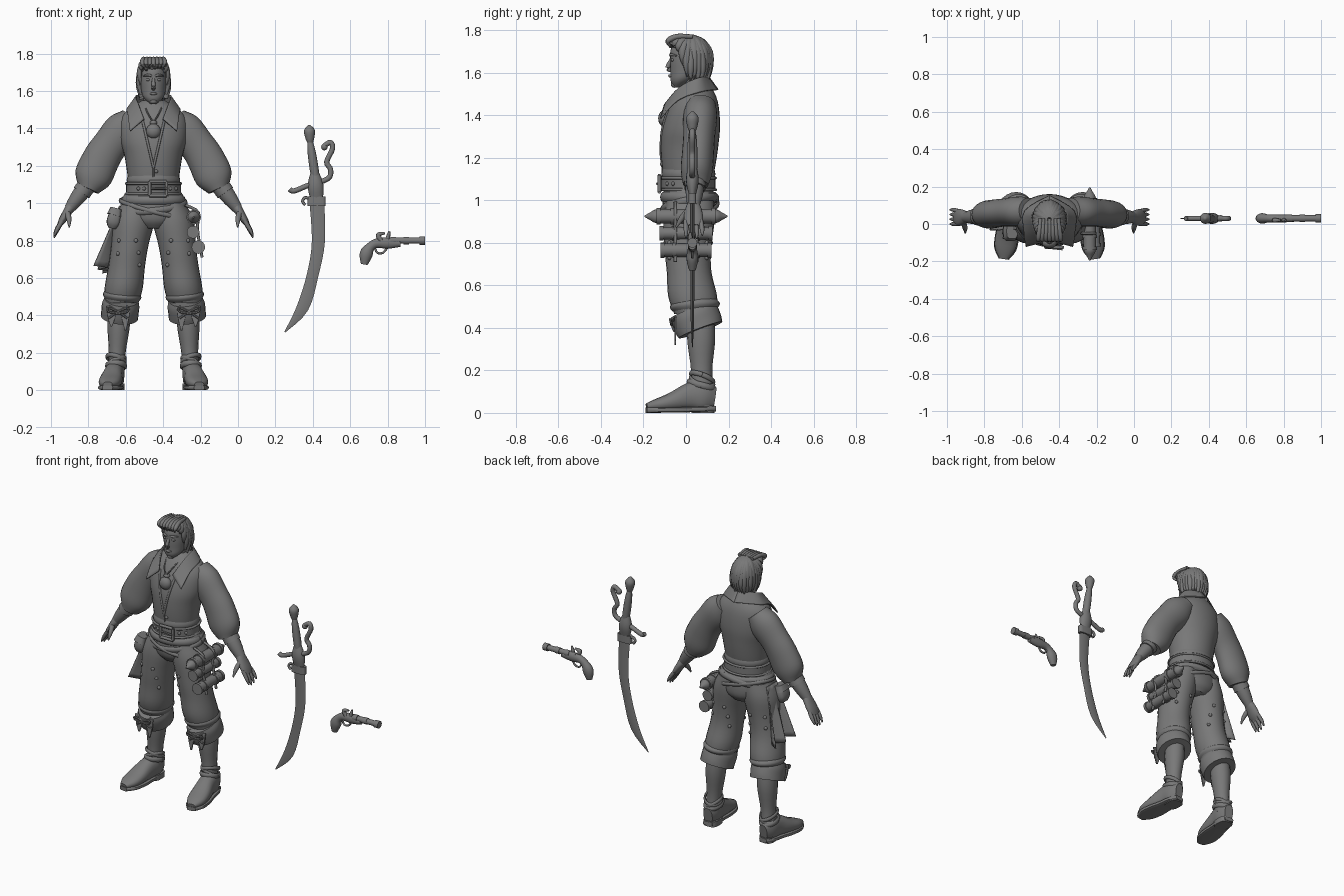
import bpy, bmesh, math, random
from mathutils import Vector
from mathutils.bvhtree import BVHTree

random.seed(4)
if "Cube" in bpy.data.objects:
    bpy.data.objects.remove(bpy.data.objects["Cube"], do_unlink=True)

grey = bpy.data.materials.new("plain grey")
grey.use_nodes = True
grey.diffuse_color = (0.19, 0.19, 0.19, 1)
grey.node_tree.nodes["Principled BSDF"].inputs["Base Color"].default_value = grey.diffuse_color

BODY = Vector((-0.452, 0, 0))  # centre line of the figure
GEAR = Vector((0, 0.03, 0))    # plane of the loose weapons
Y, Z = Vector((0, 1, 0)), Vector((0, 0, 1))
trees = {}


def finish(name, bm, origin):
    bmesh.ops.translate(bm, verts=bm.verts, vec=origin)
    bmesh.ops.recalc_face_normals(bm, faces=bm.faces)
    for face in bm.faces:
        face.smooth = True
    trees[name] = BVHTree.FromBMesh(bm)
    mesh = bpy.data.meshes.new(name)
    bm.to_mesh(mesh)
    bm.free()
    mesh.set_sharp_from_angle(angle=math.radians(50))
    mesh.materials.append(grey)
    obj = bpy.data.objects.new(name, mesh)
    bpy.context.collection.objects.link(obj)
    return obj


def resample(values, count):
    """Evenly spaced points on a smooth curve through numbers or vectors."""
    last, out = len(values) - 1, []
    for step in range(count + 1):
        i = min(int(step * last / count), last - 1)
        t = step * last / count - i
        b, c = values[i], values[i + 1]
        a, d = values[max(i - 1, 0)], values[min(i + 2, last)]
        m, n = (c - a) / 2, (d - b) / 2
        bend = t * t * (3 - 2 * t)
        out.append(b + (c - b) * bend + m * (t * (1 - t) ** 2) - n * (t * t * (1 - t)))
    return out


def tube(name, path, wide, deep=None, sides=16, flat=False, ref=None, square=2, origin=BODY):
    """Loft superellipses along a path; wide and deep run evenly from end to end."""
    wide = wide if isinstance(wide, tuple) else (wide, wide)
    deep = deep or wide
    deep = deep if isinstance(deep, tuple) else (deep, deep)
    longest = max(len(path), len(wide), len(deep))
    count = 1 if longest == 2 else 4 * (longest - 1)
    points = resample([Vector(p) for p in path], count)
    wide, deep = resample(wide, count), resample(deep, count)
    along = [(points[min(i + 1, count)] - points[max(i - 1, 0)]).normalized() for i in range(count + 1)]
    ref = ref or (Y if max(abs(t.y) for t in along) < 0.8 else Z)
    bm, rings = bmesh.new(), []
    for centre, t, w, d in zip(points, along, wide, deep):
        t = Z if flat else t
        u = ref.cross(t).normalized()
        v, ring = t.cross(u), []
        for j in range(sides):
            c, s = (math.copysign(abs(f(math.tau * j / sides)) ** (2 / square), f(math.tau * j / sides))
                    for f in (math.cos, math.sin))
            ring.append(bm.verts.new(centre + u * c * max(w, 0.001) + v * s * max(d, 0.001)))
        rings.append(ring)
    for a, b in zip(rings, rings[1:]):
        for j in range(sides):
            bm.faces.new((a[j - 1], a[j], b[j], b[j - 1]))
    bm.faces.new(rings[0])
    bm.faces.new(rings[-1])
    finish(name, bm, origin)


def pair(name, path, *args, **options):
    """The same tube on both sides of the figure."""
    for side, s in (("left", 1), ("right", -1)):
        tube(f"{side}_{name}", [(x * s, y, z) for x, y, z in path], *args, **options)


def band(name, centre, rx, ry, wide, deep, rise_x=0, rise_y=0):
    """Closed band around an ellipse, tilted by its rise along x and y."""
    turns = [math.tau * i / 24 for i in range(25)]
    offsets = [(rx * math.cos(a), ry * math.sin(a)) for a in turns]
    path = [Vector(centre) + Vector((x, y, x * rise_x + y * rise_y)) for x, y in offsets]
    tube(name, path, wide, deep, sides=8, ref=Z)


def ball(name, centre, size, origin=BODY):
    bm = bmesh.new()
    bmesh.ops.create_uvsphere(bm, u_segments=14, v_segments=8, radius=1)
    bmesh.ops.scale(bm, vec=size, verts=bm.verts)
    bmesh.ops.translate(bm, vec=centre, verts=bm.verts)
    finish(name, bm, origin)


def sheet(name, rows):
    """Cloth through rows of points, given a little thickness."""
    rows = [resample([Vector(p) for p in row], 12) for row in rows]
    columns = [resample(column, 8) for column in zip(*rows)]
    bm = bmesh.new()
    grid = [[bm.verts.new(p) for p in column] for column in columns]
    for a, b in zip(grid, grid[1:]):
        for j in range(1, len(a)):
            bm.faces.new((a[j - 1], a[j], b[j], b[j - 1]))
    modifier = finish(name, bm, BODY).modifiers.new("thickness", "SOLIDIFY")
    modifier.thickness, modifier.offset = 0.008, 0


def on(name, x, z, side=-1):
    """Point on the front (-1) or back (1) surface of a part."""
    hit = trees[name].ray_cast(BODY + Vector((x, side, z)), Y * -side)[0]
    return hit - BODY if hit else Vector((x, 0, z))


# Shirt, sleeves, collar and open neckline
tube("shirt", [(0, .01, 1.09), (0, .02, 1.3), (0, .05, 1.55)], (.13, .14, .155, .18, .17, .06),
     (.11, .125, .135, .135, .11, .06), sides=32, flat=True)
pair("sleeve", [(.11, .07, 1.45), (.26, .06, 1.27), (.35, .045, 1.075)], (.07, .1, .095, .1, .1, .06),
     (.07, .08, .075, .075, .075, .06), sides=24)
for s in (1, -1):
    sheet("collar", [[(0, .11, 1.575), (.09 * s, .06, 1.575), (.08 * s, -.03, 1.53), (.05 * s, -.1, 1.45)],
                     [(0, .15, 1.52), (.13 * s, .07, 1.51), (.135 * s, -.04, 1.47), (.125 * s, -.12, 1.385)]])
    tube("neckline", [on("shirt", s * .015 * i, 1.19 + .065 * i) for i in range(5)], .007, sides=8)
tube("placket", [on("shirt", 0, 1.19), on("shirt", 0, 1.12)], .006, sides=6)
ball("shirt_button", on("shirt", .015, 1.17), (.01, .01, .01))

# Pendant on a cord
ball("pendant", on("shirt", 0, 1.385), (.04, .03, .04))
ball("pendant_cap", on("shirt", 0, 1.43), (.02, .02, .015))
pair("cord", [(0, -.1, 1.43), (.03, -.07, 1.48), (.055, .01, 1.54)], .004, sides=6)

# Neck, head and face
tube("neck", [(0, .055, 1.47), (0, .03, 1.61)], .052)
tube("head", [(0, -.045, 1.53), (0, 0, 1.6), (0, .02, 1.68), (0, .02, 1.765)],
     (.015, .055, .067, .072, .065, .02), (.012, .055, .08, .092, .09, .03), sides=28, flat=True)
tube("nose", [(0, -.066, 1.67), (0, -.086, 1.625), (0, -.07, 1.61)], (.007, .012, .01), sides=10)
tube("lips", [(-.025, -.06, 1.585), (0, -.076, 1.585), (.025, -.06, 1.585)], (.002, .008, .002), sides=8)
ball("chin", (0, -.055, 1.545), (.02, .016, .016))
pair("brow", [(.01, -.072, 1.68), (.03, -.07, 1.685), (.055, -.045, 1.68)], (.006, .007, .003), sides=8)
pair("ear", [(.07, .02, 1.61), (.08, .025, 1.665)], (.006, .008, .004), (.01, .018, .014))
for s in (1, -1):
    ball("eye", (.028 * s, -.062, 1.66), (.014, .01, .008))

# Hair: locks falling from the crown, cut short over the brow
LOCKS = 30
for i in range(LOCKS):
    a = math.tau * (i + .5) / LOCKS - math.pi
    outward = Vector((math.sin(a), math.cos(a), 0))
    low = 1.565 + .15 * max(0, min(1, 2 * abs(a) - 3.5)) + random.uniform(-.01, .01)
    lock = []
    for fall, reach in ((0, .1), (.1, .6), (.35, .95), (.7, 1), (1, .8)):
        reach *= random.uniform(.97, 1.04)
        lock.append((outward.x * reach * .08, .022 + outward.y * reach * .095, 1.768 + (low - 1.768) * fall))
    tube("hair_lock", lock, (.012, .02, .019, .016, .004), .012, sides=8, ref=outward + Z)
for i in range(-3, 4):
    tube("forelock", [(i * .016, -.075, 1.725), (i * .02, -.085, 1.75), (i * .018, -.04, 1.77), (i * .016, .03, 1.77)],
         (.006, .014, .01), sides=8, ref=Z - Y / 3)

# Forearms, cuffs and hands
pair("forearm", [(.345, .045, 1.11), (.45, .035, .97)], (.046, .042, .028))
pair("wrist_cuff", [(.36, .044, 1.09), (.385, .042, 1.055)], .05)
pair("palm", [(.44, .035, .985), (.505, .035, .88)], (.028, .024, .02, .012), (.028, .04, .045, .035))
for i, length in enumerate((.06, .07, .065, .05)):
    y = .023 * i
    pair("finger", [(.488, y, .905), (.515, y * 1.1, .89 - length / 2), (.532, y * 1.1, .885 - length)],
         (.012, .011, .004), sides=8)
pair("thumb", [(.46, .01, .95), (.452, -.02, .915), (.45, -.048, .872)], (.015, .014, .004), sides=8)

# Breeches with studs, turned cuffs, flaps and laces
tube("breeches_seat", [(0, .01, 1.07), (0, .02, .865)], (.14, .165, .178, .15, .08), (.11, .12, .126, .12, .09),
     sides=28, flat=True)
pair("breeches_leg", [(.09, .02, 1), (.135, .01, .72), (.17, .045, .465)], (.08, .11, .1, .098, .102, .09),
     (.11, .12, .11, .105, .115, .1), sides=24, flat=True)
pair("breeches_fold", [(.165, .04, .53), (.17, .044, .48)], (.09, .103, .09), (.1, .118, .1), sides=24)
pair("breeches_cuff", [(.172, .032, .485), (.182, .068, .39)], (.09, .1, .1, .1), (.11, .115, .115, .11), sides=24)
for side, s in (("left", 1), ("right", -1)):
    for x, z in ((.094, .8), (.08, .735), (.075, .67), (.185, .8), (.19, .73)):
        for face in (-1, 1):
            ball("stud", on(f"{side}_breeches_leg", s * x, z, face), (.011, .01, .011))
    for x, tip in ((.15, .32), (.225, .34)):
        sheet("cuff_flap", [[(s * (x - half), -.05, z), (s * (x + half), -.05, z)]
                            for half, z in ((.028, .45), (.02, .39), (.004, tip))])
for bend in (-.05, .05):
    pair("lace", [(.19 - bend, -.05, .45), (.19, -.066, .42), (.19 + bend, -.055, .385)], .006, sides=6)
    pair("bow", [(.19, -.066, .42), (.19 + bend, -.075, .44), (.19 + bend, -.07, .42), (.19, -.066, .41)], .006, sides=6)

# Shins, ankle straps and shoes
pair("shin", [(.18, .07, .46), (.2, .075, .09)], (.055, .06, .045, .045), (.06, .066, .05, .055))
for s in (1, -1):
    band("ankle_strap", (.2 * s, .076, .165), .05, .055, .007, .012, .3 * s, -.35)
    band("ankle_strap", (.2 * s, .076, .15), .05, .055, .007, .012, -.4 * s, -.3)
    band("shoe_collar", (.2 * s, .072, .13), .05, .06, .009, .016, 0, -.25)
pair("shoe", [(.2, .135, .07), (.21, .04, .08), (.23, -.08, .05), (.245, -.185, .03)],
     (.03, .05, .052, .06, .056, .025), (.05, .075, .065, .045, .03, .015), square=2.4)
pair("sole", [(.2, .138, .02), (.22, -.02, .015), (.245, -.187, .013)], (.03, .05, .055, .064, .06, .028), .013, square=4)
pair("heel", [(.2, .08, 0), (.2, .08, .035)], .046, .055, flat=True, square=3)

# Waist sash, belts and buckle
tube("waist_sash", [(0, .011, 1.1), (0, .011, 1.148)], (.138, .143, .135), (.122, .127, .122), sides=32, flat=True)
tube("belt", [(0, .011, 1.045), (0, .011, 1.11)], .146, .127, sides=32, flat=True)
for z in (1.05, 1.105):
    band("belt_edge", (0, .011, z), .147, .128, .007, .007)
band("low_sash", (0, .014, 1.015), .158, .122, .014, .024)
band("slung_belt", (0, .018, .985), .172, .128, .01, .018, .1, .2)
band("slung_strap", (0, .018, .97), .178, .132, .008, .012, -.25, .12)
buckle = Vector((.025, -.125, 1.078))
for s in (-1, 1):
    side, up = Vector((.045, 0, 0)), Z * .038
    tube("buckle_post", [buckle + side * s - up, buckle + side * s + up], .009, sides=8)
    tube("buckle_bar", [buckle - side + up * s, buckle + side + up * s], .009, sides=8)
    for x in (.07, .1):
        ball("belt_stud", on("belt", .02 + x * s, buckle.z), (.01, .008, .01))
tube("buckle_prong", [buckle - side, buckle + side - Y * .01], .007, sides=6)

# Right hip pouch and hanging pleated cloth
tube("hip_pouch", [(-.2, -.04, .965), (-.222, -.04, .865)], (.025, .034, .036, .02), (.03, .045, .045, .03), square=3.5)
tube("pouch_flap", [(-.2, -.04, .972), (-.21, -.042, .935)], (.03, .039), (.038, .05), square=3.5)
sheet("hip_cloth", [[(-.18 - drop * (.11 + .03 * (-1) ** i - .012 * i), -.03 + i * (.025 + .01 * drop), .985 - drop * (.32 + .01 * i))
                     for i in range(5)] for drop in (0, .5, 1)])

# Left hip canisters on straps
for x, z, half, radius in ((.215, .925, .13, .034), (.212, .845, .115, .029), (.24, .765, .11, .031)):
    tube("canister", [(x, -half, z), (x, half, z)], radius)
    for y in (-half, -half / 2, half / 2, half):
        tube("canister_band", [(x, y - .009, z), (x, y + .009, z)], radius + .005)
for s in (-1, 1):
    tube("canister_tip", [(.215, .13 * s, .925), (.215, .195 * s, .925)], (.032, .03, .014, .004))
    tube("canister_strap", [(.17, .05 * s, .99), (.24, .05 * s, .95), (.235, .05 * s, .86), (.26, .05 * s, .71)], .008, sides=8)

# Curved sword
tube("sword_blade", [(.42, 0, 1.03), (.43, 0, .8), (.4, 0, .62), (.345, 0, .44), (.25, 0, .31)],
     (.04, .035, .031, .032, .003), (.011, .01, .009, .008, .002), sides=4, origin=GEAR)
tube("sword_collar", [(.42, 0, .985), (.42, 0, 1.035)], .048, .018, square=4, origin=GEAR)
tube("sword_ring", [(.36, 0, .99), (.345, 0, 1.01), (.36, 0, 1.03), (.385, 0, 1.02)], .008, sides=8, origin=GEAR)
tube("sword_shell", [(.42, 0, 1.03), (.41, 0, 1.16)], (.035, .042, .024), (.018, .03, .02), origin=GEAR)
tube("sword_grip", [(.415, 0, 1.13), (.385, 0, 1.33)], (.022, .024, .022, .015), origin=GEAR)
tube("sword_pommel", [(.386, 0, 1.32), (.38, 0, 1.418)], (.014, .024, .029, .006), origin=GEAR)
tube("sword_guard", [(x, 0, z) for x, z in ((.276, 1.075), (.3, 1.065), (.375, 1.095), (.48, 1.13), (.495, 1.18),
                                            (.474, 1.22), (.505, 1.29), (.494, 1.325), (.46, 1.305))], .014, sides=10, origin=GEAR)
ball("guard_curl", (.462, 0, 1.3), (.018, .018, .018), GEAR)

# Flintlock pistol
tube("pistol_stock", [(.675, 0, .672), (.69, 0, .74), (.73, 0, .782), (.79, 0, .787), (.87, 0, .785)],
     (.018, .035, .024, .026, .03, .018), (.016, .028, .022, .021, .021, .017), origin=GEAR)
tube("pistol_barrel", [(.77, 0, .8), (.98, 0, .8)], .017, origin=GEAR)
for x, radius in ((.83, .02), (.9, .02), (.985, .023)):
    tube("barrel_band", [(x - .015, 0, .8), (x + .015, 0, .8)], radius, origin=GEAR)
tube("pistol_hammer", [(.765, -.01, .8), (.75, -.01, .83), (.785, -.01, .84)], (.012, .013, .006), sides=8, origin=GEAR)
tube("pistol_pan", [(.8, -.01, .81), (.81, -.01, .85)], (.012, .01, .005), sides=8, origin=GEAR)
tube("trigger_guard", [(.73, 0, .765), (.745, 0, .735), (.775, 0, .735), (.8, 0, .765)], .006, sides=8, origin=GEAR)
